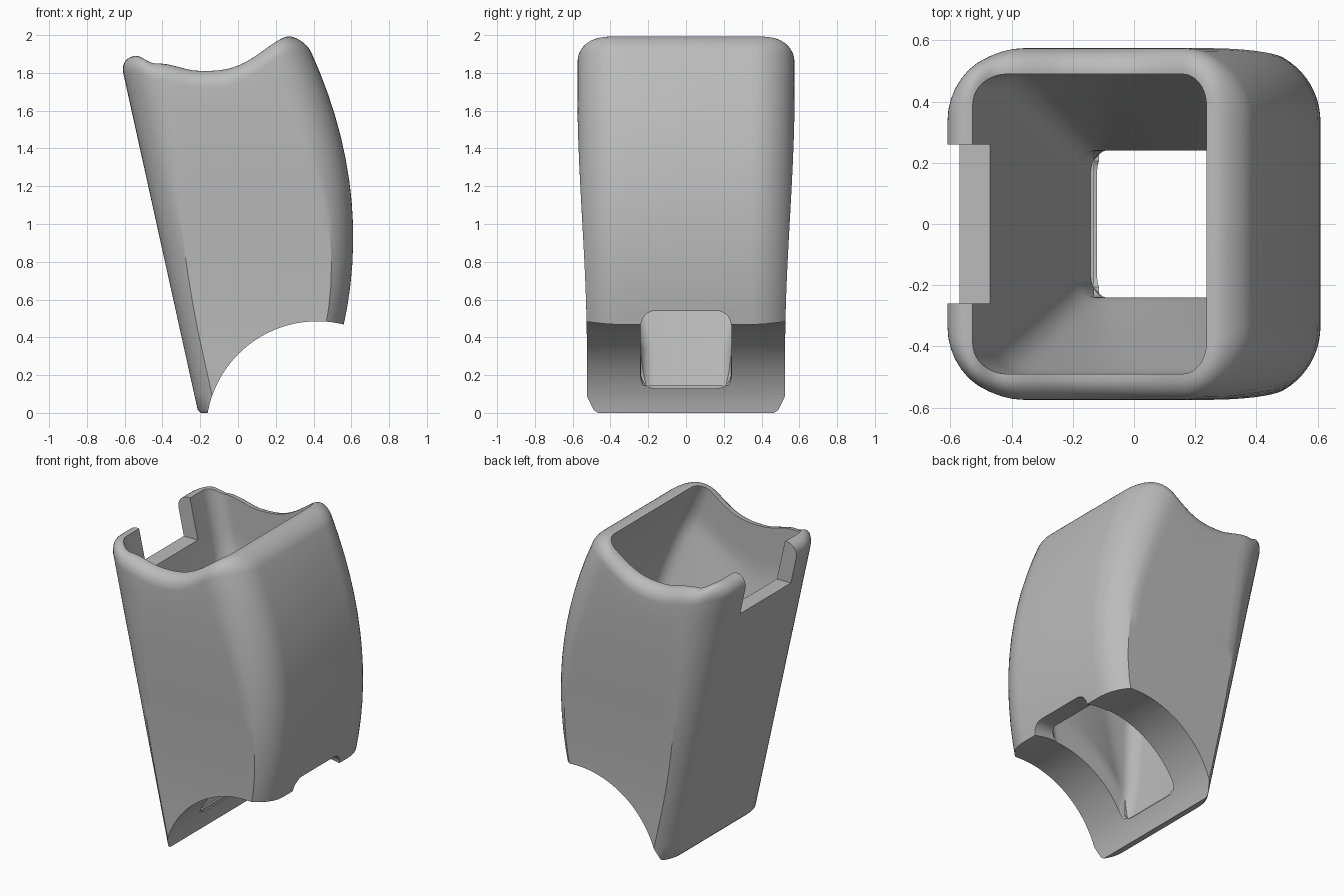
import bpy, bmesh, math

cube = bpy.data.objects.get("Cube")
if cube:
    bpy.data.objects.remove(cube)

WALL = 0.1                      # wall thickness
CX, CZ, CR = 0.42, -0.105, 0.59  # round saddle under the spout


def lerp(a, b, t):
    return a + (b - a) * t


def clamp(v, lo, hi):
    return max(lo, min(hi, v))


def ramp(v, lo, hi):
    t = clamp((v - lo) / (hi - lo), 0, 1)
    return t * t * (3 - 2 * t)


def rim_height(x):
    rise = clamp((x + 0.2) / 0.5, 0, 1) ** 1.5
    return (1.81 + 0.19 * math.sin(rise * math.pi / 2) ** 2
            + 0.04 * ramp(-x, 0.2, 0.42) + 0.04 * ramp(-x, 0.44, 0.54))


def floor_height(x):
    return CZ - 0.03 + math.sqrt(CR ** 2 - (max(x, -0.1) - CX) ** 2)


def section(z, inset, full_y, r, side_y):
    """Half outline at height z, left to right; corner arcs are cut off at side_y."""
    xl = -0.21 - 0.221 * z + inset
    xr = 0.61 - 0.232 * (z - 0.93) ** 2 - 1.15 * inset
    a_max = math.asin(clamp((side_y - full_y + r) / r, 0, 1))
    arc = [(r - r * math.cos(a_max * k / 10), full_y - r + r * math.sin(a_max * k / 10))
           for k in range(11)]
    left = [(xl + d, y) for d, y in arc]
    right = [(xr - d, y) for d, y in reversed(arc)]
    side = [(lerp(left[-1][0], right[0][0], k / 14), side_y) for k in range(1, 14)]
    return left + side + right


def outer(z, inset):
    side_y = 0.525 + 0.05 * ramp(z, 0.35, 1.7)
    shrink = 0.85 * inset
    return section(z, inset, 0.575 - shrink, lerp(0.24, 0.1, inset / WALL), side_y - shrink)


def inner(z, s):
    t = clamp((s - 0.12) / 0.7, 0, 1)
    half_y = lerp(0.241, 0.49, t)
    return section(z, WALL, half_y, lerp(0.07, 0.1, t), half_y)


def make_ring(bm, outline, height):
    """Ring whose height varies with x; solved point by point."""
    half = []
    for i in range(35):
        z = 1.0
        for _ in range(20):
            x, y = outline(z)[i]
            z = lerp(z, height(x), 0.7)
        half.append((x, y, height(x)))
    points = half + [(x, -y, z) for x, y, z in reversed(half)]
    return [bm.verts.new(p) for p in points]


def new_object(name, bm):
    bmesh.ops.recalc_face_normals(bm, faces=bm.faces)
    mesh = bpy.data.meshes.new(name)
    bm.to_mesh(mesh)
    bm.free()
    obj = bpy.data.objects.new(name, mesh)
    bpy.context.collection.objects.link(obj)
    return obj


# Hollow shell: outer wall, rounded rim, tapering cavity
bm = bmesh.new()
R = 0.09
rings = [make_ring(bm, lambda z: outer(z, 0.012), lambda x: 0.0)]
for level in (0.015, 0.1):
    rings.append(make_ring(bm, lambda z: outer(z, 0), lambda x: level))
for k in range(1, 17):
    rings.append(make_ring(bm, lambda z: outer(z, 0),
                           lambda x: lerp(0.1, rim_height(x) - R, k / 16)))
for k in range(1, 9):
    a = math.radians(90 * k / 8)
    rings.append(make_ring(bm, lambda z: outer(z, R * (1 - math.cos(a))),
                           lambda x: rim_height(x) - R + R * math.sin(a)))
for k in range(25, -1, -1):
    s = k / 25
    rings.append(make_ring(bm, lambda z: inner(z, s),
                           lambda x: lerp(floor_height(x), rim_height(x), s)))
n = len(rings[0])
for a, b in zip(rings, rings[1:]):
    for j in range(n):
        bm.faces.new((a[j], a[(j + 1) % n], b[(j + 1) % n], b[j]))
for ring in (rings[0], rings[-1]):
    for j in range(n // 2 - 1):
        bm.faces.new((ring[j], ring[j + 1], ring[n - 2 - j], ring[n - 1 - j]))
body = new_object("spout_body", bm)


def prism(name, outline, axis, start, end):
    """Cutter made by extruding an outline along x or y."""
    bm = bmesh.new()
    place = (lambda p, d: (d, p[0], p[1])) if axis == "x" else (lambda p, d: (p[0], d, p[1]))
    ends = [[bm.verts.new(place(p, d)) for p in outline] for d in (start, end)]
    count = len(outline)
    for loop in ends:
        bm.faces.new(loop)
    for j in range(count):
        k = (j + 1) % count
        bm.faces.new((ends[0][j], ends[0][k], ends[1][k], ends[1][j]))
    return new_object(name, bm)


def rounded_rect(y, z0, z1, r):
    points = []
    for q, (cy, cz) in enumerate(((y - r, z1 - r), (r - y, z1 - r),
                                  (r - y, z0 + r), (y - r, z0 + r))):
        for k in range(9):
            a = math.radians(90 * q + 90 * k / 8)
            points.append((cy + r * math.cos(a), cz + r * math.sin(a)))
    return points


# Cutters: round saddle, outlet window, back notch
circle = [(CX + CR * math.cos(math.tau * k / 128), CZ + CR * math.sin(math.tau * k / 128))
          for k in range(128)]
notch = [(-0.9, 1.63), (-0.4, 1.63), (-0.4, 2.3), (-0.9, 2.3)]
cutters = [prism("saddle_cutter", circle, "y", -1, 1),
           prism("outlet_cutter", rounded_rect(0.238, 0.13, 0.54, 0.075), "x", -0.13, 1),
           prism("notch_cutter", notch, "y", -0.26, 0.26)]

bpy.ops.object.select_all(action="DESELECT")
bpy.context.view_layer.objects.active = body
body.select_set(True)
for cutter in cutters:
    mod = body.modifiers.new(cutter.name, "BOOLEAN")
    mod.operation, mod.solver, mod.object = "DIFFERENCE", "EXACT", cutter
    bpy.ops.object.modifier_apply(modifier=mod.name)
for cutter in cutters:
    bpy.data.objects.remove(cutter)

# Plain grey plastic
grey = bpy.data.materials.new("grey_plastic")
grey.use_nodes = True
colour = (0.5, 0.5, 0.5, 1)
grey.diffuse_color = colour
grey.node_tree.nodes["Principled BSDF"].inputs["Base Color"].default_value = colour
body.data.materials.clear()
body.data.materials.append(grey)
bpy.ops.object.shade_smooth_by_angle(angle=math.radians(31))
